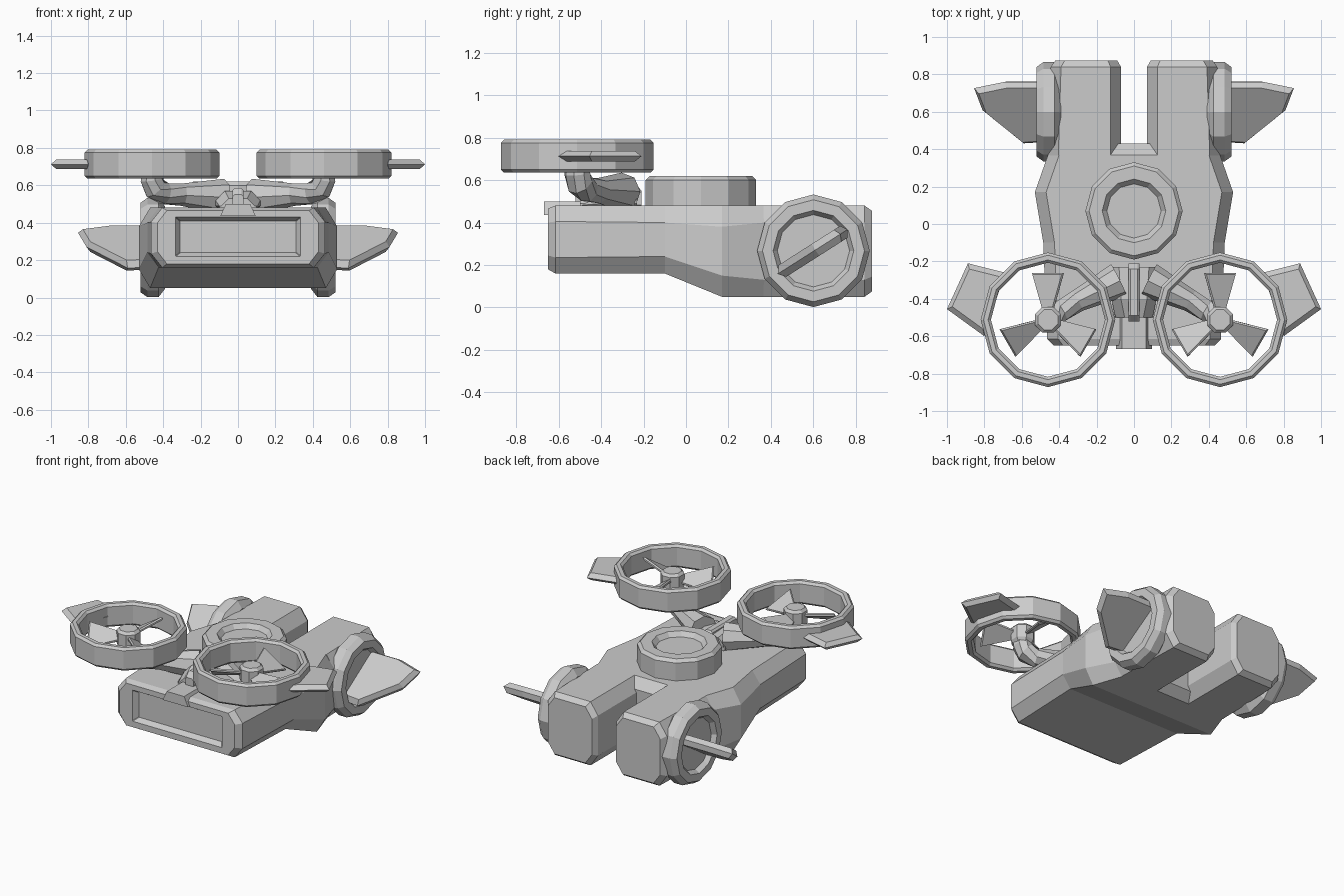
import bpy, bmesh
from math import sin, cos, pi, radians
from mathutils import Vector, Matrix

if "Cube" in bpy.data.objects:
    bpy.data.objects.remove(bpy.data.objects["Cube"])


def loft(name, rings, closed=False, mirror=False):
    """Skin a list of equal-length point rings, world coordinates."""
    bm = bmesh.new()
    vs = [[bm.verts.new(p) for p in r] for r in rings]
    n = len(rings[0])
    pairs = list(zip(vs, vs[1:])) + ([(vs[-1], vs[0])] if closed else [])
    for a, b in pairs:
        for i in range(n):
            j = (i + 1) % n
            bm.faces.new((a[i], a[j], b[j], b[i]))
    if not closed:
        bm.faces.new(vs[0][::-1])
        bm.faces.new(vs[-1])
    bmesh.ops.recalc_face_normals(bm, faces=bm.faces)
    me = bpy.data.meshes.new(name)
    bm.to_mesh(me)
    bm.free()
    ob = bpy.data.objects.new(name, me)
    bpy.context.collection.objects.link(ob)
    if mirror:
        ob.modifiers.new("mirror", 'MIRROR').use_mirror_merge = False
    return ob


def octagon(y, x0, x1, z0, z1, dx, dz):
    """Chamfered rectangle in the xz plane."""
    return [(x0 + dx, y, z0), (x1 - dx, y, z0), (x1, y, z0 + dz), (x1, y, z1 - dz),
            (x1 - dx, y, z1), (x0 + dx, y, z1), (x0, y, z1 - dz), (x0, y, z0 + dz)]


def lathe(name, profile, n, mat, closed=False, mirror=False):
    """Revolve (radius, height) points around the local z axis."""
    rings = [[mat @ Vector((r * cos(2 * pi * i / n), r * sin(2 * pi * i / n), h))
              for i in range(n)] for r, h in profile]
    return loft(name, rings, closed, mirror)


def plate(name, outline, t, mat, inset=0.82, mirror=True):
    """Flat fin with a wedge-shaped rim."""
    c = sum((Vector(p) for p in outline), Vector((0, 0))) / len(outline)
    rings = []
    for k, h in ((inset, -t), (1, 0), (inset, t)):
        rings.append([mat @ (c + (Vector(p) - c) * k).to_3d() + mat.to_3x3() @ Vector((0, 0, h))
                      for p in outline])
    return loft(name, rings, mirror=mirror)


def tube(name, path, radii, n=8, mirror=True):
    """Round pipe along a path with a radius for each point."""
    pts = [Vector(p) for p in path]
    rings = []
    for i, p in enumerate(pts):
        d = (pts[min(i + 1, len(pts) - 1)] - pts[max(i - 1, 0)]).normalized()
        side = d.cross(Vector((0.5, -0.86, 0))).normalized()
        up = side.cross(d)
        rings.append([p + radii[i] * (side * cos(2 * pi * k / n) + up * sin(2 * pi * k / n))
                      for k in range(n)])
    return loft(name, rings, mirror=mirror)


T = Matrix.Translation

# hull, starting inside the recessed front panel and running back to the slot
sections = [(-0.615, 0.31, 0.24, 0.41, 0.003, 0.003), (-0.65, 0.335, 0.22, 0.43, 0.003, 0.003),
            (-0.65, 0.43, 0.18, 0.465, 0.05, 0.065), (-0.615, 0.465, 0.16, 0.48, 0.06, 0.075),
            (-0.10, 0.485, 0.16, 0.48, 0.06, 0.08), (0.17, 0.53, 0.05, 0.48, 0.06, 0.1),
            (0.37, 0.46, 0.05, 0.48, 0.06, 0.08), (0.43, 0.40, 0.10, 0.42, 0.06, 0.06)]
loft("hull", [octagon(y, -w, w, z0, z1, dx, dz) for y, w, z0, z1, dx, dz in sections])

# twin rear booms
loft("rear_boom", [octagon(0.365, 0.07, 0.46, 0.05, 0.48, 0.055, 0.08),
                   octagon(0.84, 0.07, 0.445, 0.05, 0.48, 0.055, 0.08),
                   octagon(0.875, 0.09, 0.42, 0.075, 0.455, 0.05, 0.07)], mirror=True)

# round turret ring on the deck
lathe("deck_turret", [(0.26, 0.46), (0.26, 0.60), (0.24, 0.62), (0.17, 0.62), (0.145, 0.59)],
      12, T((0, 0.07, 0)) @ Matrix.Rotation(pi / 2, 4, 'Z'))

# side wheels with dished face
wheel = T((0, 0.6, 0.267)) @ Matrix.Rotation(pi / 2, 4, 'Y')
lathe("side_disc", [(0.22, 0.39), (0.265, 0.425), (0.265, 0.485), (0.24, 0.52), (0.19, 0.52),
                    (0.17, 0.49)], 12, wheel, mirror=True)

# tilted side fins
plate("side_fin", [(0.45, 0.19), (0.69, 0.19), (0.855, 0.15), (0.81, 0.01), (0.59, -0.20),
                   (0.45, -0.19)], 0.033,
      T((0, 0.6, 0.265)) @ Matrix.Rotation(radians(32.5), 4, 'X'), 0.88)

# rotor duct, hub and blades
RX, RY = 0.46, -0.512
rotor = T((RX, RY, 0))
lathe("rotor_duct", [(0.345, 0.635), (0.36, 0.65), (0.36, 0.775), (0.345, 0.79), (0.32, 0.79),
                     (0.305, 0.775), (0.305, 0.65), (0.32, 0.635)], 12, rotor,
      closed=True, mirror=True)
lathe("rotor_hub", [(0.06, 0.64), (0.075, 0.66), (0.075, 0.745), (0.058, 0.762)], 8,
      rotor @ Matrix.Rotation(pi / 8, 4, 'Z'), mirror=True)
for k in range(3):
    m = (T((RX, RY, 0.705)) @ Matrix.Rotation(pi / 2 + k * 2 * pi / 3, 4, 'Z')
         @ Matrix.Rotation(radians(32), 4, 'X'))
    plate("rotor_blade", [(0.04, -0.03), (0.25, -0.10), (0.25, 0.10), (0.04, 0.03)], 0.01, m, 0.92)

# outboard winglets on the ducts
plate("rotor_winglet", [(0.69, -0.26), (0.888, -0.21), (1.0, -0.455), (0.80, -0.60)], 0.025,
      T((0, 0, 0.712)), 0.82)

# bent support arms, widening toward the centre
tube("rotor_arm", [(RX, RY, 0.70), (RX, RY, 0.63), (0.445, -0.50, 0.585), (0.39, -0.465, 0.555),
                   (0.30, -0.41, 0.55), (0.08, -0.30, 0.54)],
     [0.055, 0.063, 0.065, 0.06, 0.06, 0.095])

# central mount between the arms
loft("arm_mount", [octagon(y, -w, w, 0.44, z, 0.05, 0.05)
                   for y, w, z in ((-0.50, 0.10, 0.53), (-0.40, 0.12, 0.57), (-0.23, 0.13, 0.56))])
loft("mount_ridge", [octagon(y, -0.03, 0.03, 0.47, z, 0.012, 0.012)
                     for y, z in ((-0.52, 0.55), (-0.49, 0.585), (-0.24, 0.585), (-0.21, 0.55))])
loft("front_clip", [[(-b, y, 0.435), (b, y, 0.435), (0.065, y, 0.50), (-0.065, y, 0.50)]
                    for y, b in ((-0.668, 0.095), (-0.48, 0.095))])
